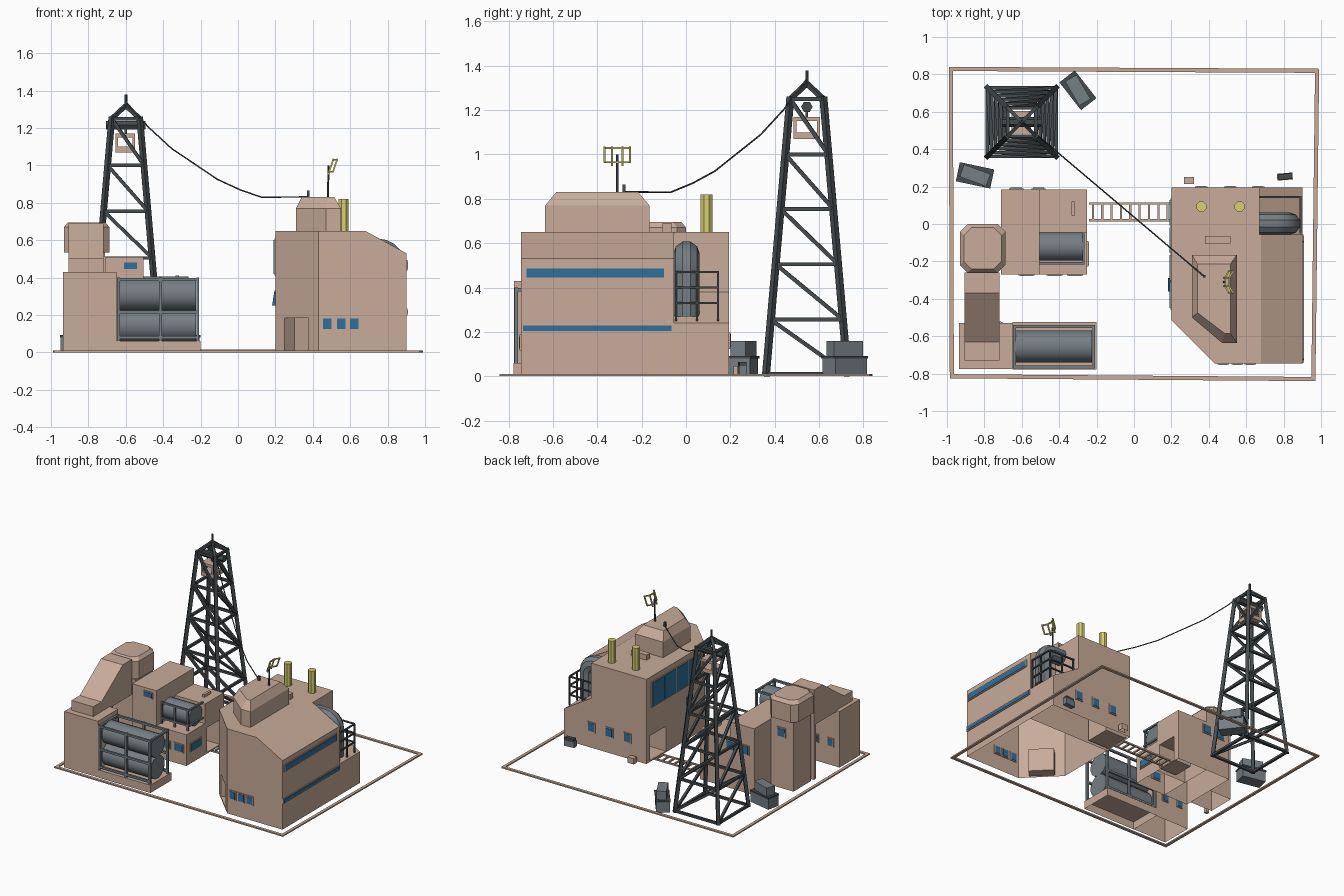
import bpy, bmesh, math
from mathutils import Vector, Matrix

if "Cube" in bpy.data.objects:
    bpy.data.objects.remove(bpy.data.objects["Cube"])

def mat(name, *c):
    m = bpy.data.materials.new(name)
    m.diffuse_color = (*c, 1)
    m.use_nodes = True
    m.node_tree.nodes["Principled BSDF"].inputs["Base Color"].default_value = m.diffuse_color
    return m
PINK = mat("plaster", .58, .41, .32)
BROWN = mat("roof", .27, .19, .06)
BLUE = mat("glass", .03, .16, .33)
GREY = mat("metal", .18, .21, .23)
DARK = mat("dark_metal", .06, .07, .075)
YEL = mat("yellow", .68, .62, .17)

def make(name, bm, m):
    bmesh.ops.recalc_face_normals(bm, faces=bm.faces)
    me = bpy.data.meshes.new(name)
    bm.to_mesh(me); bm.free()
    me.materials.append(m)
    ob = bpy.data.objects.new(name, me)
    bpy.context.collection.objects.link(ob)
    return ob

def shell(ob):
    """Open underside on the ground, plaster walls, brown roofs."""
    me = ob.data
    bm = bmesh.new(); bm.from_mesh(me)
    bmesh.ops.delete(bm, geom=[f for f in bm.faces if f.normal.z < -.9
                     and f.calc_center_median().z < .004], context='FACES')
    for f in bm.faces:
        f.material_index = int(f.normal.z > .3)
    bm.to_mesh(me); bm.free()
    me.materials.clear()
    me.materials.append(PINK); me.materials.append(BROWN)
    return ob

def box(name, lo, hi, m=PINK, turn=0):
    lo, hi = Vector(lo), Vector(hi)
    bm = bmesh.new()
    bmesh.ops.create_cube(bm, size=1, matrix=Matrix.Translation((lo + hi) / 2)
        @ Matrix.Rotation(math.radians(turn), 4, 'Z') @ Matrix.Diagonal((*(hi - lo), 1)))
    return make(name, bm, m)

def prism(name, pts, axis, a, b, m=PINK, top=None):
    bm = bmesh.new()
    put = {'x': lambda u, v, w: (w, u, v), 'y': lambda u, v, w: (u, w, v),
           'z': lambda u, v, w: (u, v, w)}[axis]
    r = [[bm.verts.new(put(u, v, w)) for u, v in p] for p, w in ((pts, a), (top or pts, b))]
    bm.faces.new(r[0]); bm.faces.new(r[1])
    for i in range(len(pts)):
        j = (i + 1) % len(pts)
        bm.faces.new((r[0][i], r[0][j], r[1][j], r[1][i]))
    return make(name, bm, m)

def bars(name, segs, w, m=DARK, n=4):
    bm = bmesh.new()
    for p, q in segs:
        p, q = Vector(p), Vector(q)
        d = q - p
        bmesh.ops.create_cone(bm, cap_ends=True, segments=n, radius1=w, radius2=w, depth=d.length,
            matrix=Matrix.Translation((p + q) / 2) @ d.to_track_quat('Z', 'Y').to_matrix().to_4x4()
            @ Matrix.Rotation(math.pi / n, 4, 'Z'))
    return make(name, bm, m)

def smooth(ob):
    bpy.ops.object.select_all(action='DESELECT')
    ob.select_set(True); bpy.context.view_layer.objects.active = ob
    bpy.ops.object.shade_smooth_by_angle(angle=math.radians(35))

def cut(ob, lo, hi, turn=0):
    c = box("cutter", lo, hi, PINK, turn)
    c.hide_render = True
    md = ob.modifiers.new("cut", 'BOOLEAN')
    md.operation, md.object, md.solver = 'DIFFERENCE', c, 'EXACT'
    bpy.context.view_layer.objects.active = ob
    bpy.ops.object.modifier_apply(modifier="cut")
    bpy.data.objects.remove(c)

def window(name, lo, hi, axis):
    """Pane centred on the wall with a slightly larger frame."""
    k = 'xyz'.index(axis)
    f, g = list(lo), list(hi)
    for i in range(3):
        s = .006 if i == k else -.008
        if i == k:
            lo = [v - .009 if j == k else v for j, v in enumerate(lo)]
            hi = [v + .009 if j == k else v for j, v in enumerate(hi)]
            f[i] -= s; g[i] += s
        else:
            f[i] += s; g[i] -= s
    box(name + "_frame", f, g); box(name + "_pane", lo, hi, BLUE)

# site border
C = [(-.99, .84), (.99, .83), (.97, -.84), (-.985, -.825)]
for i in range(4):
    a, b = Vector(C[i]), Vector(C[(i + 1) % 4])
    n = (b - a).normalized()
    s = Vector((n.y, -n.x)) * .022
    prism(f"border_{i}", [a, b, b + s, a + s], 'z', 0, .01)

# main building, front part with cut corner and doorway
ob = prism("main_hall", [(.2, 0), (.9, 0), (.9, .53), (.68, .65), (.2, .65)], 'y', -.745, -.055)
bm = bmesh.new(); bm.from_mesh(ob.data)
r = bmesh.ops.bisect_plane(bm, geom=bm.verts[:] + bm.edges[:] + bm.faces[:],
    plane_co=(.2, -.515, 0), plane_no=(-1, -1, 0), clear_outer=True)
bmesh.ops.edgeloop_fill(bm, edges=[e for e in r['geom_cut'] if isinstance(e, bmesh.types.BMEdge)])
bmesh.ops.recalc_face_normals(bm, faces=bm.faces)
bm.to_mesh(ob.data); bm.free()
cut(ob, (.22, -.71, .01), (.40, -.55, .185), -45)
shell(ob)
# rear part with low sloped terrace and rail doorway
ob = prism("main_rear", [(.2, 0), (.9, 0), (.9, .24), (.67, .38), (.67, .65), (.2, .65)], 'y', -.055, .195)
cut(ob, (.1, -.04, .01), (.38, .15, .2))
shell(ob)
for i, x in enumerate((.455, .53, .6)):
    window(f"front_window_{i}", (x, -.745, .125), (x + .045, -.745, .18), 'y')
    window(f"rear_window_{i}", (x - .12 + i * .08, .195, .13), (x - .07 + i * .08, .195, .19), 'y')
window("side_strip_upper", (.9, -.72, .445), (.9, -.1, .485), 'x')
window("side_strip_lower", (.9, -.735, .205), (.9, -.065, .228), 'x')
for i in range(4):
    y = -.45 + i * .147
    window(f"big_window_{i}", (.2, y, .42), (.2, y + .138, .6), 'x')
prism("tilted_window", [(.2, .25), (.182, .25), (.195, .33), (.2, .33)], 'y', -.36, -.29, BLUE)
# roof cabin
P = [(.31, -.165), (.55, -.165), (.55, -.635), (.47, -.635), (.31, -.5)]
T = [(.34, -.215), (.515, -.215), (.515, -.585), (.485, -.585), (.34, -.475)]
shell(prism("roof_cabin", P, 'z', .65, .77))
shell(prism("roof_cabin_cap", P, 'z', .77, .83, PINK, T))
shell(box("roof_vent", (.38, -.105, .65), (.515, -.065, .69)))
for i, x in enumerate((.36, .565)):
    bars(f"chimney_{i}", [((x, .093, .65), (x, .093, .82))], .029, YEL, 8)
# antenna
bars("antenna_mast", [((.48, -.31, .83), (.485, -.31, 1.0))], .006, DARK, 6)
def ant(t, z):
    return (.47 + .025 * t * t + (z - .93) * .35, -.31 + .058 * t, z)
L = [-1, -.4, .4, 1]
bars("antenna_grid", [(ant(a, z), ant(b, z)) for z in (.965, 1.03) for a, b in zip(L, L[1:])]
     + [(ant(t, .95 if abs(t) < .5 else .965), ant(t, 1.035)) for t in L], .006, YEL)
bars("cable_post", [((.375, -.28, .83), (.375, -.28, .865))], .01)
# hanging cable
Z = [(-.6, 1.34), (-.48, 1.205), (-.355, 1.09), (-.11, .925), (.01, .87), (.125, .83), (.375, .832)]
K = [(x, .545 - (x + .6) * .846, z) for x, z in Z]
bars("cable", list(zip(K, K[1:])), .004, DARK, 5)
# elbow pipe and terrace railing
cu = bpy.data.curves.new("elbow_pipe", 'CURVE')
cu.dimensions, cu.bevel_depth, cu.bevel_resolution, cu.use_fill_caps = '3D', .06, 3, True
path = [(.66, .55)] + [(.755 + .075 * math.sin(t * math.pi / 10), .475 + .075 * math.cos(t * math.pi / 10))
                       for t in range(6)] + [(.83, .27)]
sp = cu.splines.new('POLY'); sp.points.add(len(path) - 1)
for p, (x, z) in zip(sp.points, path):
    p.co = (x, .002, z, 1)
cu.materials.append(GREY)
ob = bpy.data.objects.new("elbow_pipe", cu)
bpy.context.collection.objects.link(ob)
bpy.ops.object.select_all(action='DESELECT')
ob.select_set(True); bpy.context.view_layer.objects.active = ob
bpy.ops.object.convert(target='MESH')
smooth(ob)
S = [((x, y, .25), (x, y, .47)) for x, y in ((.89, -.045), (.89, .05), (.89, .145), (.78, .145), (.68, .145))]
for z in (.33, .4, .47):
    S += [((.89, -.05, z), (.89, .145, z)), ((.67, .145, z), (.89, .145, z))]
bars("terrace_railing", S, .007)

# ladder track between buildings
S = [((-.24, y, .01), (.2, y, .01)) for y in (.02, .11)]
S += [((-.22 + i * .05, .02, .01), (-.22 + i * .05, .11, .01)) for i in range(9)]
bars("track", S, .008, PINK)

# left complex: rear block, tower head, bridge, front block
shell(box("rear_block_high", (-.71, -.27, 0), (-.505, .185, .51)))
ob = box("rear_block_mid", (-.505, -.045, 0), (-.25, .185, .39))
cut(ob, (-.4, -.02, .01), (-.2, .14, .2))
shell(ob)
shell(box("rear_block_low", (-.505, -.27, 0), (-.25, -.045, .24)))
shell(box("roof_hatch", (-.335, .045, .39), (-.315, .12, .41)))
shell(box("head_stem", (-.9, -.23, 0), (-.71, -.02, .54)))
def octa(i, k=.04):
    a, b, c, d = -.93 + i, -.688 - i, -.26 + i, -i
    return [(a + k, c), (b - k, c), (b, c + k), (b, d - k), (b - k, d), (a + k, d), (a, d - k), (a, c + k)]
shell(prism("tower_head", octa(0), 'z', .535, .67))
shell(prism("tower_head_cap", octa(0), 'z', .67, .695, PINK, octa(.02)))
shell(prism("bridge", [(-.26, .42), (-.53, .42), (-.73, .43), (-.73, .505), (-.63, .505), (-.37, .69), (-.26, .69)],
            'x', -.905, -.72))
box("bridge_pillar", (-.905, -.285, 0), (-.88, -.26, .42))
shell(box("front_block", (-.935, -.775, 0), (-.65, -.53, .43)))
shell(box("tank_base", (-.65, -.778, 0), (-.2, -.525, .06)))
window("attic_window", (-.61, -.27, .445), (-.54, -.27, .48), 'y')
for i, x in enumerate((-.86, -.73)):
    window(f"block_window_{i}", (x - .02, -.53, .15), (x + .02, -.53, .2), 'y')
    window(f"low_window_{i}", (-.46 + i * .11, -.27, .1), (-.39 + i * .11, -.27, .15), 'y')
    window(f"back_window_{i}", (-.66 + i * .12, .185, .3), (-.6 + i * .12, .185, .36), 'y')
window("stem_window", (-.83, -.02, .4), (-.77, -.02, .46), 'y')
window("side_window", (-.25, -.22, .1), (-.25, -.1, .15), 'x')

# tanks in racks
for i, (x0, x1, y, z, r) in enumerate(((-.64, -.225, -.655, .145, .086), (-.64, -.225, -.655, .31, .086),
                                       (-.505, -.275, -.12, .325, .077))):
    smooth(bars(f"tank_{i}", [((x0, y, z), (x1, y, z))], r, GREY, 16))
S = []
for y in (-.765, -.548):
    S += [((x, y, .06), (x, y, .4)) for x in (-.64, -.415, -.215)]
    S += [((-.645, y, z), (-.21, y, z)) for z in (.08, .215, .39)]
S += [((x, -.77, .39), (x, -.54, .39)) for x in (-.64, -.215)]
bars("front_rack", S, .011, GREY)
S = [((x, -.21, .24), (x, -.21, .4)) for x in (-.5, -.39, -.28)]
S += [((-.505, -.21, z), (-.265, -.21, z)) for z in (.28, .4)]
S += [((-.27, -.21, .4), (-.27, -.045, .4)), ((-.27, -.21, .28), (-.27, -.045, .28))]
bars("rear_rack", S, .009, GREY)

# lattice tower
def corner(sx, sy, z):
    h = .185 - .11 * z / 1.25
    return Vector((-.6 + sx * h, .545 + sy * h, z))
lev = [.01, .255, .505, .755, 1.0, 1.25]
Q = [(-1, -1), (1, -1), (1, 1), (-1, 1)]
bars("mast_legs", [(corner(*q, 0), corner(*q, 1.26)) for q in Q], .018)
S = []
for k, z in enumerate(lev):
    S += [(corner(*Q[i], z), corner(*Q[(i + 1) % 4], z)) for i in range(4)]
    if k < 5:
        for s in (-1, 1):
            S += [(corner(-1, s, lev[k + 1]), corner(1, s, z)), (corner(s, -1, lev[k + 1]), corner(s, 1, z))]
bars("mast_braces", S, .0125)
bars("mast_peak", [(corner(*q, 1.25), (-.6, .545, 1.32)) for q in Q], .014)
bars("mast_spike", [((-.6, .545, 1.3), (-.6, .545, 1.378))], .008, DARK, 6)
bars("pulley_axle", [((-.705, .545, 1.215), (-.495, .545, 1.215))], .026, DARK, 6)
# hanging cage
box("cage_floor", (-.655, .485, 1.07), (-.55, .605, 1.1))
shell(box("cage_roof", (-.655, .485, 1.15), (-.55, .605, 1.17)))
for sx in (-.648, -.557):
    for sy in (.492, .598):
        box("cage_post", (sx - .007, sy - .007, 1.1), (sx + .007, sy + .007, 1.15))
bars("cage_hanger", [((-.6, .545, 1.17), (-.6, .545, 1.2))], .008)

# crates
for i, (x, y, t) in enumerate(((-.3, .715, -52), (-.85, .26, -12))):
    box(f"crate_{i}", (x - .09, y - .048, 0), (x + .09, y + .048, .08), GREY, t)
    box(f"crate_rim_{i}", (x - .094, y - .052, .08), (x + .094, y + .052, .092), DARK, t)
    box(f"crate_top_{i}", (x - .075, y - .035, .092), (x + .075, y + .035, .158), GREY, t - 8)
box("small_crate", (.765, .235, 0), (.848, .272, .045), GREY, 5)
box("small_crate_lid", (.77, .238, .045), (.843, .269, .065), DARK, 5)
shell(box("utility_box", (.268, .215, 0), (.32, .252, .045)))
